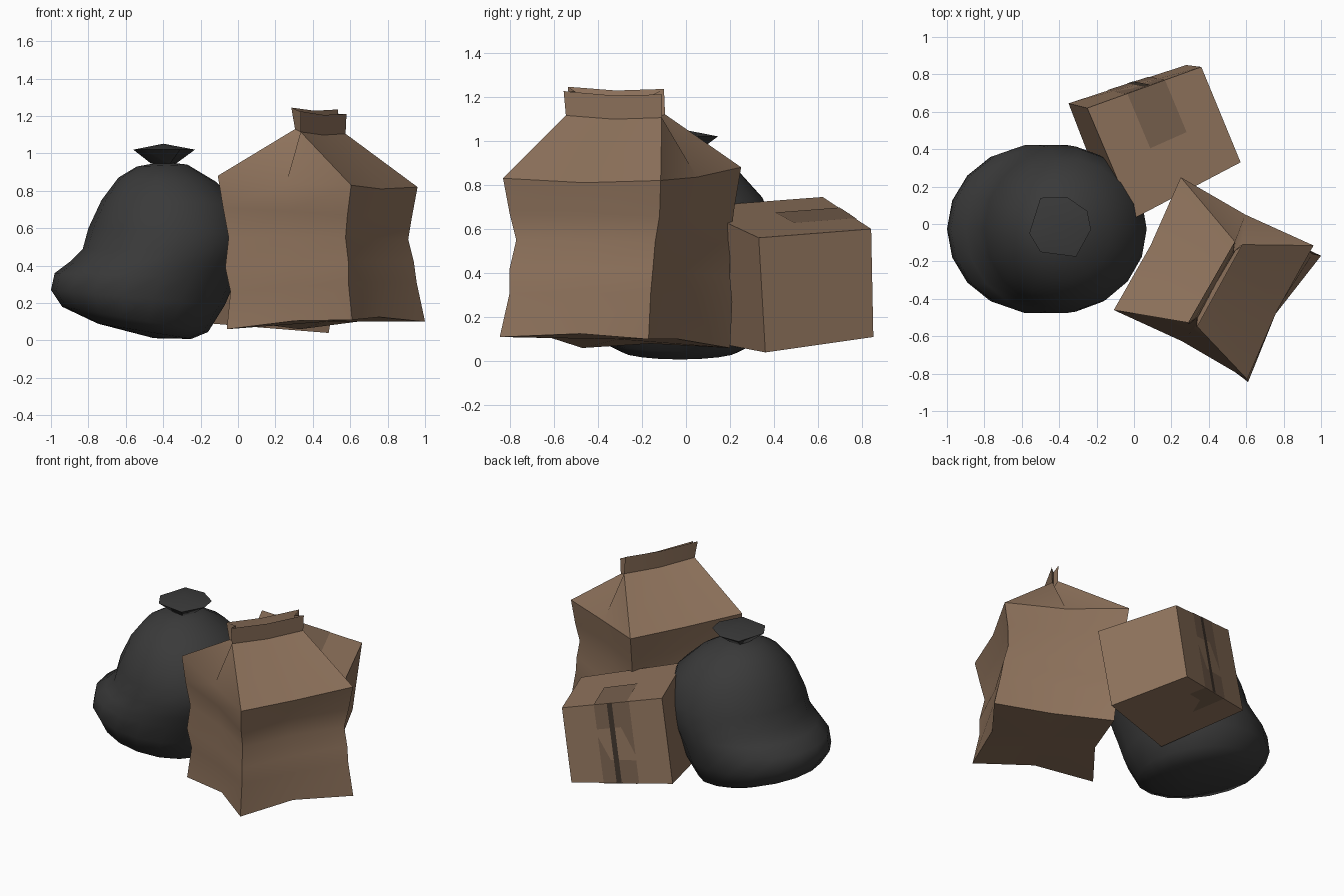
import bpy, math
from mathutils import Vector as V

if "Cube" in bpy.data.objects:
    bpy.data.objects.remove(bpy.data.objects["Cube"])


def material(name, rgb):
    m = bpy.data.materials.new(name)
    m.diffuse_color = (*rgb, 1)
    m.use_nodes = True
    m.node_tree.nodes["Principled BSDF"].inputs["Base Color"].default_value = m.diffuse_color
    return m


BROWN = material("cardboard", (0.28, 0.175, 0.11))
TAPE = material("tape_brown", (0.19, 0.12, 0.077))
DARK = material("seam_dark", (0.05, 0.035, 0.025))
BLACK = material("black_plastic", (0.042, 0.042, 0.042))


def make(name, verts, faces, mat, angle=None):
    me = bpy.data.meshes.new(name)
    me.from_pydata([tuple(v) for v in verts], [], faces)
    me.materials.append(mat)
    ob = bpy.data.objects.new(name, me)
    bpy.context.collection.objects.link(ob)
    bpy.ops.object.select_all(action='DESELECT')
    ob.select_set(True)
    bpy.context.view_layer.objects.active = ob
    bpy.ops.object.mode_set(mode='EDIT')
    bpy.ops.mesh.select_all(action='SELECT')
    bpy.ops.mesh.normals_make_consistent(inside=False)
    bpy.ops.object.mode_set(mode='OBJECT')
    if angle:
        bpy.ops.object.shade_smooth_by_angle(angle=math.radians(angle))
    return ob


def loft(name, rings, mat, angle, start=None, end=None):
    """Skin equal-length rings; ends close to a point or as a polygon."""
    n = len(rings[0])
    verts = [p for r in rings for p in r]
    faces = [(k*n+i, k*n+(i+1) % n, (k+1)*n+(i+1) % n, (k+1)*n+i)
             for k in range(len(rings)-1) for i in range(n)]
    for base, tip in ((0, start), ((len(rings)-1)*n, end)):
        if tip is None:
            faces.append(tuple(range(base, base+n)))
        else:
            verts.append(tip)
            faces += [(base+i, base+(i+1) % n, len(verts)-1) for i in range(n)]
    return make(name, verts, faces, mat, angle)


# Rubbish sack: slumped rings as left x, left z, right x, right z, y radius
profile = [(-.75, .09, -.25, .008, .27), (-.94, .18, -.16, .045, .39),
           (-1.0, .27, -.07, .19, .445), (-.98, .36, -.01, .33, .457),
           (-.90, .42, .03, .41, .455), (-.83, .49, .055, .48, .448),
           (-.80, .60, .068, .57, .435), (-.73, .75, .01, .73, .38),
           (-.64, .87, -.12, .85, .27), (-.54, .93, -.27, .94, .14)]
N = 18
rings = []
for lx, lz, rx, rz, ry in profile:
    ring = []
    for i in range(N):
        a = math.tau*i/N
        c = math.cos(a)
        ring.append(V(((lx+rx)/2 + (rx-lx)/2*c, -.027 + ry*math.sin(a),
                       (lz+rz)/2 + (rz-lz)/2*c)))
    rings.append(ring)
loft("sack", rings, BLACK, 60, V((-.45, -.03, .012)), V((-.4, -.02, .955)))

# Gathered neck of the sack, flaring to a lopsided rim
rim = [(-.50, .14), (-.36, .145), (-.25, .07), (-.23, -.03),
       (-.31, -.175), (-.50, -.15), (-.56, -.05)]
ctr = V((-.4, -.02, 0))
rings = [[ctr + (V((x, y, 0))-ctr)*s + V((0, 0, z)) for x, y in rim]
         for s, z in ((.4, .945), (1, 1.02))]
loft("sack_neck", rings, BLACK, 40, None, V((-.4, -.02, 1.052)))


# Paper carton: four corners per level, plus edge middles pulled inwards
levels = [
    ([(-.06, -.47, .06), (.61, -.845, .11), (1, -.17, .10), (.33, .2, .06)], .055, .02),
    ([(-.04, -.45, .26), (.59, -.80, .31), (.955, -.16, .31), (.31, .21, .27)], .02, 0),
    ([(-.068, -.46, .39), (.59, -.80, .42), (.94, -.15, .42), (.29, .2, .38)], .02, 0),
    ([(-.05, -.45, .55), (.575, -.77, .55), (.91, -.14, .54), (.27, .2, .55)], .03, 0),
    ([(-.08, -.46, .71), (.585, -.80, .67), (.93, -.12, .66), (.26, .22, .70)], .03, 0),
    ([(-.108, -.46, .88), (.605, -.83, .83), (.96, -.115, .82), (.25, .25, .88)], .02, -.015),
    ([(.305, -.53, 1.13), (.335, -.545, 1.115), (.575, -.11, 1.105), (.54, -.095, 1.12)], 0, -.012),
    ([(.285, -.535, 1.245), (.335, -.555, 1.225), (.58, -.11, 1.21), (.535, -.10, 1.235)], 0, -.012)]
rings = []
for pts, pull, lift in levels:
    pts = [V(p) for p in pts]
    mid = sum(pts, V())/4
    ring = []
    for i in range(4):
        m = (pts[i]+pts[(i+1) % 4])/2
        d = mid - m
        d.z = 0
        p = pull
        # gable ends are tucked between the two ridge flaps
        if pull == 0:
            p = .05 if i % 2 == 0 else 0
        ring += [pts[i], m + d.normalized()*p + V((0, 0, lift))]
    rings.append(ring)
# open slot between the two ridge flaps
c = sum(rings[-1], V())/8
rings.append([p.lerp(c, .04) + V((0, 0, -.05)) if i in (1, 5)
              else p.lerp((rings[-1][1 if i in (0, 1, 2) else 5] if i not in (3, 7) else c), .8)
              + V((0, 0, -.06)) for i, p in enumerate(rings[-1])])
loft("paper_carton", rings, BROWN, 32, V((.47, -.31, .10)), c - V((0, 0, .07)))

# Tilted cardboard box
E, F, G, H = map(V, ((.57, .33, .56), (.36, .84, .60), (-.25, .62, .745), (0, .03, .70)))
e, f, g, h = map(V, ((.485, .36, .04), (.28, .85, .11), (-.35, .645, .19), (-.14, .10, .09)))
make("cardboard_box", [E, F, G, H, e, f, g, h],
     [(0, 1, 2, 3), (7, 6, 5, 4)] + [(i, (i+1) % 4, 4+(i+1) % 4, 4+i) for i in range(4)],
     BROWN)
box_mid = (E+F+G+H+e+f+g+h)/8


def strip(name, a, b, c, d, u0, u1, depth, mat, lift):
    """Patch on face a-b-c-d: from edge a-b towards d-c."""
    n = (b-a).cross(d-a).normalized()
    if n.dot((a+b+c+d)/4 - box_mid) < 0:
        n = -n
    def at(u, v): return a.lerp(b, u).lerp(d.lerp(c, u), v) + n*lift
    make(name, [at(u0, 0), at(u1, 0), at(u1, depth), at(u0, depth)], [(0, 1, 2, 3)], mat)


# Parcel tape over the back edge, with the flap seam
strip("tape_top", G, F, E, H, .35, .68, .52, TAPE, .003)
strip("tape_back", G, F, f, g, .33, .68, 1, TAPE, .003)
strip("tape_bottom", g, f, e, h, .35, .68, .45, TAPE, .003)
strip("seam_back", G, F, f, g, .50, .55, 1, DARK, .005)
